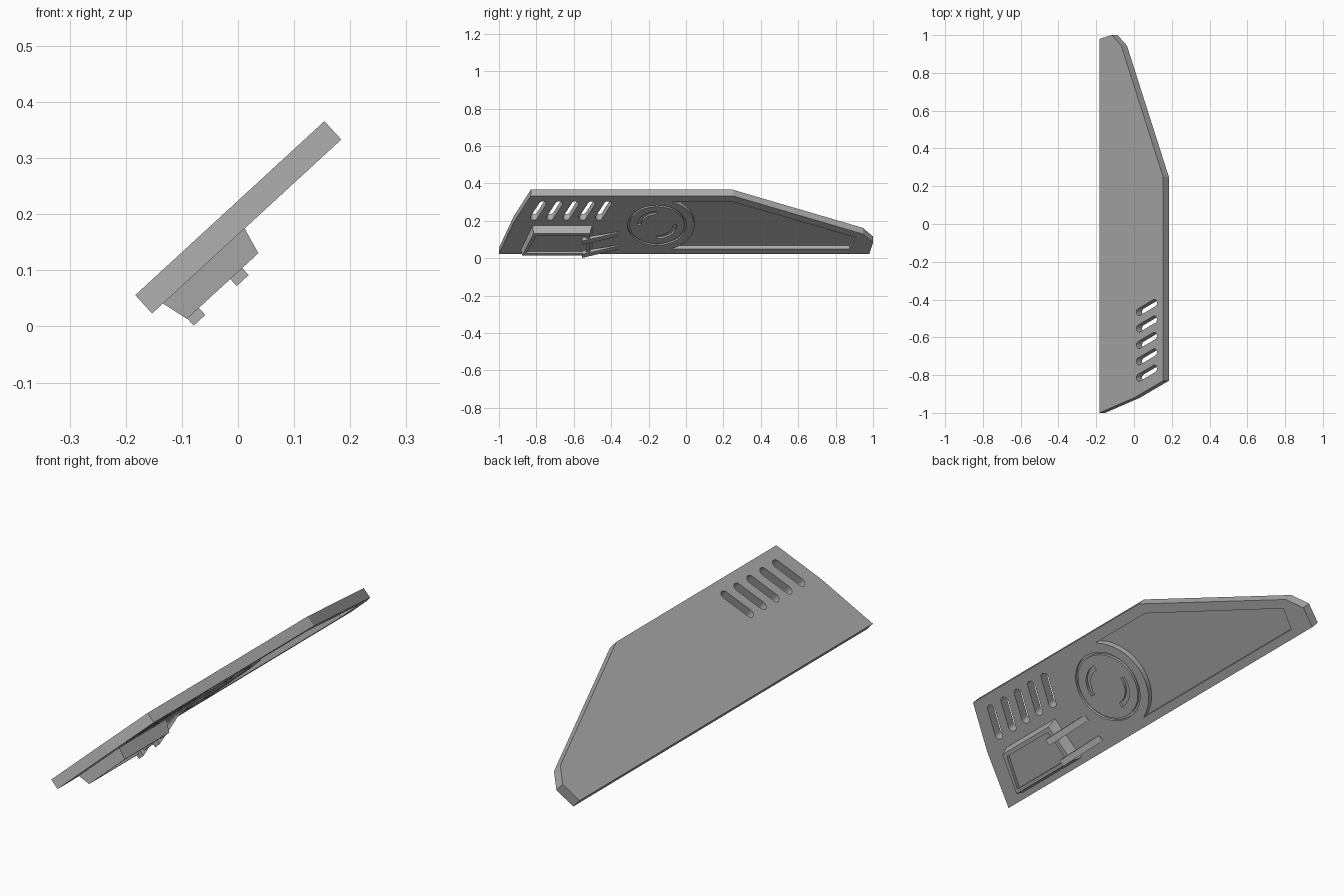
import bpy, bmesh, math
from mathutils import Matrix

cube = bpy.data.objects.get("Cube")
if cube:
    bpy.data.objects.remove(cube, do_unlink=True)

# One plain grey material
grey = bpy.data.materials.new("plain_grey")
grey.use_nodes = True
colour = (0.42, 0.42, 0.42, 1)
grey.diffuse_color = colour
grey.node_tree.nodes["Principled BSDF"].inputs["Base Color"].default_value = colour

# Panel space: a = along the length, b = up the slope, c = out of the detailed face
LEAN = math.radians(42.6)
co, si = math.cos(LEAN), math.sin(LEAN)
PANEL = Matrix(((0, co, si, -0.153),
                (1, 0, 0, 0),
                (0, si, -co, 0.023),
                (0, 0, 0, 1)))


def loft(bm, start, end):
    """Closed solid between two matching loops of points."""
    n = len(start)
    va = [bm.verts.new(p) for p in start]
    vb = [bm.verts.new(p) for p in end]
    faces = [bm.faces.new(va[::-1]), bm.faces.new(vb)]
    for i in range(n):
        j = (i + 1) % n
        faces.append(bm.faces.new((va[i], va[j], vb[j], vb[i])))
    bmesh.ops.recalc_face_normals(bm, faces=faces)


def prism(bm, outline, low, high, top=None):
    loft(bm, [(a, b, low) for a, b in outline],
         [(a, b, high) for a, b in (top or outline)])


def arc(centre, radius, start, end, steps):
    angles = [math.radians(start + (end - start) * i / steps) for i in range(steps + 1)]
    return [(centre[0] + radius * math.cos(t), centre[1] + radius * math.sin(t)) for t in angles]


def circle(centre, radius):
    return arc(centre, radius, 0, 360, 64)[:-1]


def part(name, bm):
    mesh = bpy.data.meshes.new(name)
    bm.to_mesh(mesh)
    bm.free()
    mesh.materials.append(grey)
    obj = bpy.data.objects.new(name, mesh)
    bpy.context.collection.objects.link(obj)
    obj.matrix_world = PANEL
    return obj


def cut(obj, bm):
    """Subtract the solids in bm and bake the result."""
    cutter = part(obj.name + "_cutter", bm)
    cutter.hide_render = True
    mod = obj.modifiers.new("cut", "BOOLEAN")
    mod.operation, mod.solver, mod.object = "DIFFERENCE", "EXACT", cutter
    bpy.context.view_layer.update()
    graph = bpy.context.evaluated_depsgraph_get()
    baked = bpy.data.meshes.new_from_object(obj.evaluated_get(graph))
    obj.modifiers.clear()
    obj.data = baked
    bpy.data.objects.remove(cutter, do_unlink=True)


HUB = (-0.155, 0.226)

# Main slab
bm = bmesh.new()
prism(bm, [(-1, 0), (-0.92, 0.25), (-0.83, 0.458), (0.25, 0.458),
           (0.945, 0.157), (1, 0.089), (0.98, 0)], -0.0445, 0)
slab = part("slab", bm)

bm = bmesh.new()
# Long recess that wraps around the hub
prism(bm, [(0.25, 0.41), (0.905, 0.13), (0.875, 0.037)]
      + arc(HUB, 0.2, -71, 67, 32), -0.025, 0.05)
# Round well for the hub
prism(bm, circle(HUB, 0.158), -0.012, 0.05)
# Row of slanted vent slots
for i in range(5):
    mid = -0.79 + 0.087 * i
    tilt = -24
    slot = (arc((mid + 0.024, 0.395), 0.019, tilt, tilt + 180, 10)
            + arc((mid - 0.024, 0.285), 0.019, tilt + 180, tilt + 360, 10))
    prism(bm, slot, -0.1, 0.05)
cut(slab, bm)

# Hub disc with two curved grooves
bm = bmesh.new()
prism(bm, circle(HUB, 0.147), -0.03, 0)
hub = part("hub_disc", bm)
bm = bmesh.new()
for start in (90, 270):
    prism(bm, arc(HUB, 0.106, start, start + 90, 16)
          + arc(HUB, 0.085, start + 90, start, 16), -0.014, 0.05)
cut(hub, bm)

# Raised housing with chamfered sides and a shallow pocket
bm = bmesh.new()
prism(bm, [(-0.885, 0.025), (-0.5, 0.025), (-0.5, 0.225), (-0.82, 0.225)], -0.005, 0.049,
      [(-0.875, 0.039), (-0.515, 0.039), (-0.515, 0.212), (-0.815, 0.212)])
housing = part("housing", bm)
bm = bmesh.new()
prism(bm, [(-0.855, 0.054), (-0.535, 0.054), (-0.535, 0.194), (-0.8, 0.194)], 0.034, 0.1)
cut(housing, bm)

# Two tapering prongs over the end of the housing
for name, low, high in (("lower_prong", 0.04, 0.068), ("upper_prong", 0.144, 0.173)):
    bm = bmesh.new()
    side = [(-0.555, 0.04), (-0.35, -0.004), (-0.35, 0.002), (-0.555, 0.066)]
    loft(bm, [(a, low, c) for a, c in side], [(a, high, c) for a, c in side])
    part(name, bm)
